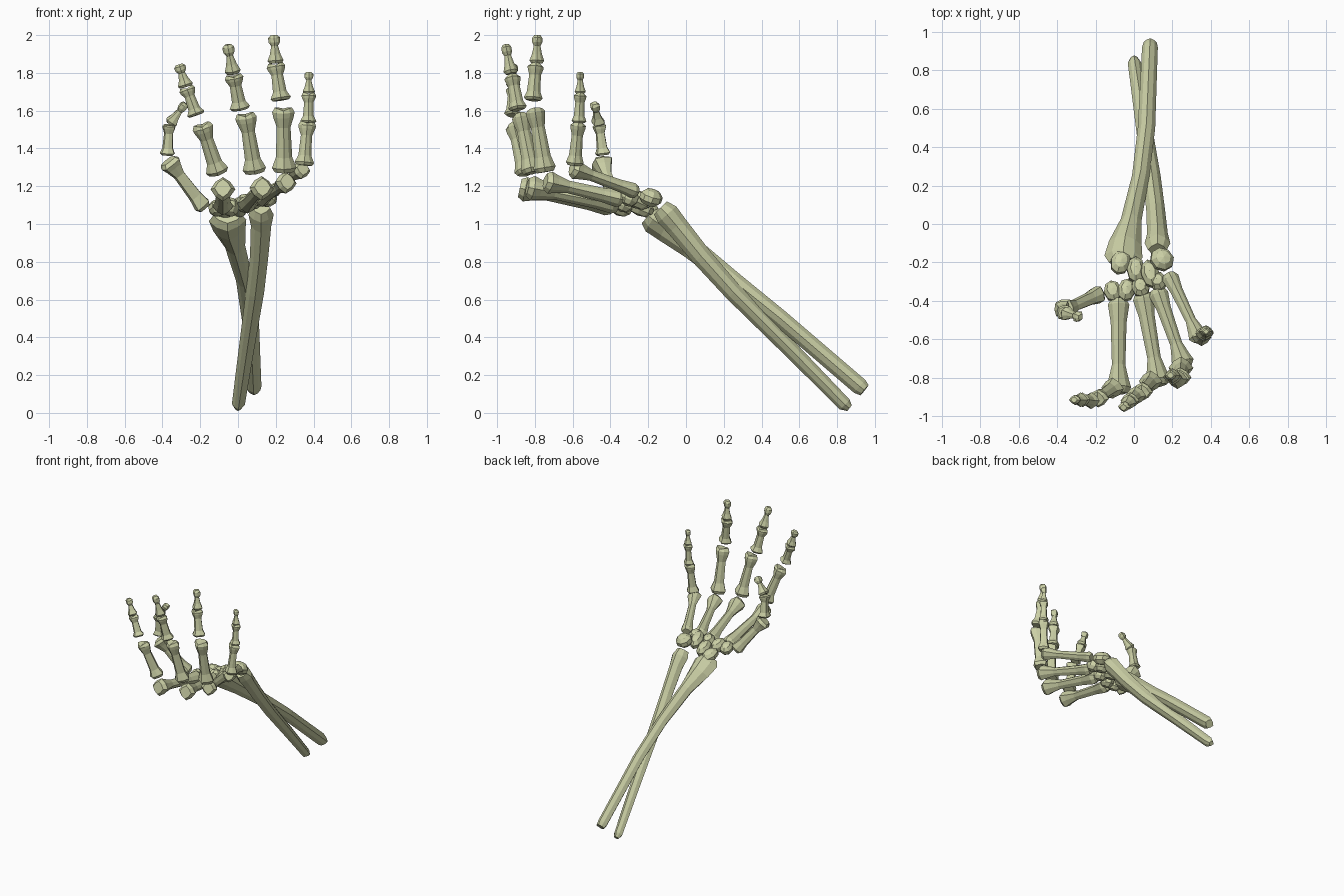
import bpy, bmesh, math
from mathutils import Vector, Euler

cube = bpy.data.objects.get("Cube")
if cube:
    bpy.data.objects.remove(cube)

bone_mat = bpy.data.materials.new("pale_bone")
bone_mat.use_nodes = True
BONE = (0.60, 0.63, 0.38, 1)
bone_mat.diffuse_color = BONE
bone_mat.node_tree.nodes["Principled BSDF"].inputs["Base Color"].default_value = BONE


def finish(name, bm):
    bmesh.ops.recalc_face_normals(bm, faces=bm.faces)
    mesh = bpy.data.meshes.new(name)
    bm.to_mesh(mesh)
    bm.free()
    mesh.materials.append(bone_mat)
    ob = bpy.data.objects.new(name, mesh)
    bpy.context.collection.objects.link(ob)


def loft(name, rings, ref=(1, 0, 0), sides=8, ridge=0.08, notch=0.0):
    """Faceted tube through rings of (centre, width, depth), with domed or notched ends."""
    bm = bmesh.new()
    centres = [Vector(r[0]) for r in rings]
    loops = []
    last = len(rings) - 1
    for i, (c, w, d) in enumerate(rings):
        tan = (centres[min(i + 1, last)] - centres[max(i - 1, 0)]).normalized()
        side = Vector(ref)
        side = (side - tan * side.dot(tan)).normalized()
        up = tan.cross(side)
        loop = []
        for k in range(sides):
            a = math.tau * k / sides
            s = 1 + (ridge if k % 2 == 0 else -ridge)
            push = notch * abs(math.cos(a)) if i == last else 0
            loop.append(bm.verts.new(centres[i] + side * (w * s * math.cos(a))
                                     + up * (d * s * math.sin(a)) + tan * push))
        loops.append(loop)
    for a, b in zip(loops, loops[1:]):
        for k in range(sides):
            j = (k + 1) % sides
            bm.faces.new((a[k], a[j], b[j], b[k]))
    for loop, c in ((loops[0], centres[0]), (loops[-1], centres[-1])):
        hub = bm.verts.new(c)
        for k in range(sides):
            bm.faces.new((loop[k], loop[(k + 1) % sides], hub))
    finish(name, bm)


# Profiles: position along the bone, width and depth as multiples of its radius
PHALANX = [(0, .95, .85), (.07, 1.2, 1.1), (.24, .8, .8), (.72, .68, .68),
           (.88, 1.0, .9), (.96, 1.1, .95), (1, .85, .75)]
FINGERTIP = [(0, .9, .8), (.1, 1.2, 1.1), (.32, .8, .75), (.62, .5, .5),
             (.74, .85, .75), (.9, .9, .75), (1, .5, .45)]
METACARPAL = [(0, .8, .8), (.06, 1.15, 1.05), (.25, .85, .85), (.7, .72, .75),
              (.86, 1.1, 1.1), (.94, 1.35, 1.35), (1, .9, 1.0)]


def bone(name, start, end, r, profile, ref=(1, 0, 0), notch=0.0):
    a, b = Vector(start), Vector(end)
    loft(name, [(a.lerp(b, t), w * r, d * r) for t, w, d in profile], ref, notch=notch)


# Forearm bones crossing each other
loft("radius", [((.085, .945, .12), .032, .032), ((.083, .92, .14), .038, .042),
                ((.065, .5, .5), .042, .042), ((.035, .25, .7), .042, .045),
                ((-.015, .02, .88), .05, .055), ((-.045, -.1, .97), .08, .065),
                ((-.055, -.17, 1.02), .092, .068), ((-.055, -.2, 1.045), .07, .05)])
loft("ulna", [((0, .865, .025), .018, .018), ((.002, .84, .045), .032, .034),
              ((.045, .55, .34), .038, .04), ((.09, .25, .64), .045, .045),
              ((.112, .08, .83), .045, .05), ((.122, -.05, .99), .05, .055),
              ((.122, -.1, 1.05), .062, .06), ((.122, -.135, 1.085), .045, .045)])

# Wrist bones: name, centre, half sizes, tilt about z
WRIST = [("pisiform_wrist", (.145, -.185, 1.14), (.062, .058, .045), -.6),
         ("triquetral_wrist", (.085, -.26, 1.13), (.045, .075, .045), .2),
         ("lunate_wrist", (.01, -.24, 1.09), (.045, .07, .045), 0),
         ("scaphoid_wrist", (-.07, -.2, 1.075), (.05, .065, .04), -.3),
         ("capitate_wrist", (.035, -.33, 1.11), (.045, .055, .045), .2),
         ("trapezoid_wrist", (-.04, -.345, 1.09), (.045, .06, .045), -.2),
         ("trapezium_wrist", (-.11, -.35, 1.085), (.045, .055, .04), .2),
         ("hamate_wrist", (.125, -.3, 1.14), (.045, .05, .045), .4)]
for name, c, size, turn in WRIST:
    bm = bmesh.new()
    bmesh.ops.create_uvsphere(bm, u_segments=8, v_segments=5, radius=1.08)
    rot = Euler((-.4, 0, turn)).to_matrix()
    for v in bm.verts:
        v.co = rot @ Vector([p * s for p, s in zip(v.co, size)]) + Vector(c)
    finish(name, bm)

# Fingers: joint pairs from palm to tip, with a radius for each bone
PARTS = ("metacarpal", "proximal", "middle", "distal")
SHAPES = (METACARPAL, PHALANX, PHALANX, FINGERTIP)
FINGERS = {
    "index": [((-.08, -.39, 1.09), (-.08, -.88, 1.19), .045),
              ((-.105, -.85, 1.265), (-.19, -.91, 1.52), .047),
              ((-.22, -.92, 1.575), (-.27, -.915, 1.715), .037),
              ((-.275, -.915, 1.725), (-.312, -.915, 1.845), .032)],
    "middle": [((.045, -.36, 1.1), (.13, -.84, 1.195), .045),
               ((.09, -.815, 1.27), (.04, -.875, 1.575), .048),
               ((.012, -.89, 1.605), (-.022, -.92, 1.78), .042),
               ((-.025, -.925, 1.795), (-.055, -.955, 1.95), .033)],
    "ring": [((.12, -.34, 1.13), (.262, -.745, 1.225), .041),
             ((.245, -.745, 1.275), (.24, -.8, 1.605), .05),
             ((.228, -.81, 1.655), (.2, -.795, 1.84), .042),
             ((.2, -.79, 1.85), (.19, -.787, 2.0), .033)],
    "little": [((.18, -.26, 1.17), (.345, -.605, 1.295), .036),
               ((.35, -.59, 1.31), (.367, -.57, 1.53), .04),
               ((.372, -.567, 1.535), (.375, -.56, 1.685), .033),
               ((.375, -.56, 1.69), (.375, -.56, 1.805), .025)],
}
for finger, bones in FINGERS.items():
    for i, (start, end, r) in enumerate(bones):
        bone(f"{finger}_{PARTS[i]}", start, end, r, SHAPES[i],
             notch=.012 if i in (1, 2) else 0)

# Thumb
THUMB = [((-.18, -.365, 1.085), (-.37, -.45, 1.335), .045, METACARPAL),
         ((-.375, -.44, 1.365), (-.365, -.46, 1.525), .038, PHALANX),
         ((-.36, -.463, 1.53), (-.278, -.485, 1.64), .032, FINGERTIP)]
for part, (start, end, r, shape) in zip(PARTS, THUMB):
    bone("thumb_" + part, start, end, r, shape, ref=(.6, .8, 0))
